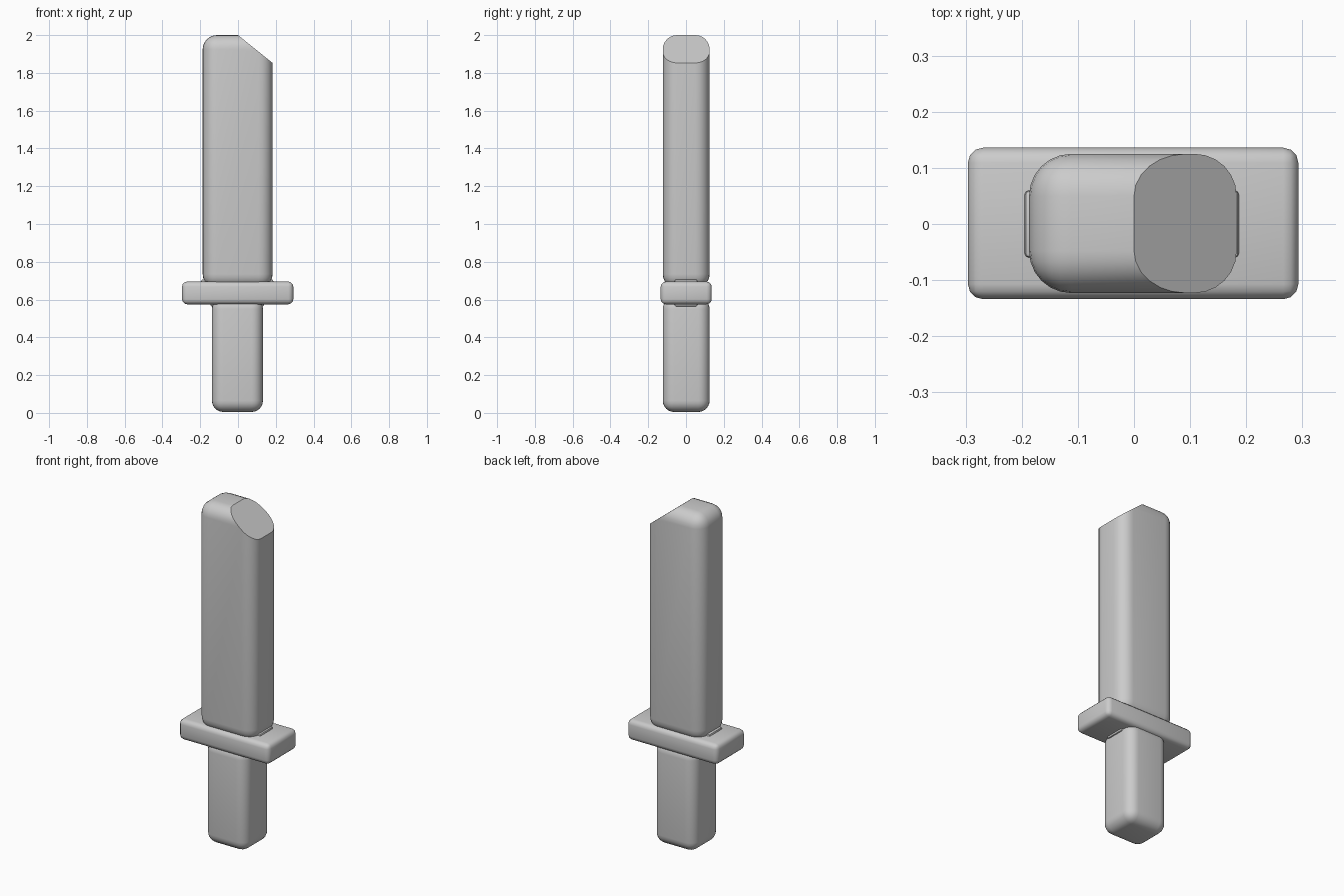
import bpy, bmesh, math
from mathutils import Vector

cube = bpy.data.objects.get("Cube")
if cube:
    bpy.data.objects.remove(cube, do_unlink=True)

grey = bpy.data.materials.new("plain grey")
grey.use_nodes = True
COLOUR = (0.6, 0.6, 0.6, 1)
grey.diffuse_color = COLOUR
grey.node_tree.nodes["Principled BSDF"].inputs["Base Color"].default_value = COLOUR


def rounded_block(name, low, high, radius, segments, cut=None):
    """Box between two corners with rounded edges, optionally sliced by a plane."""
    low, high = Vector(low), Vector(high)
    bm = bmesh.new()
    bmesh.ops.create_cube(bm, size=1)
    for v in bm.verts:
        v.co = Vector([(v.co[i] + 0.5) * (high[i] - low[i]) + low[i] for i in range(3)])
    bmesh.ops.bevel(bm, geom=bm.edges[:], offset=radius, segments=segments,
                    profile=0.5, affect='EDGES')
    if cut:
        point, normal = cut
        bmesh.ops.bisect_plane(bm, geom=bm.verts[:] + bm.edges[:] + bm.faces[:],
                               plane_co=point, plane_no=normal, clear_outer=True)
        bmesh.ops.holes_fill(bm, edges=[e for e in bm.edges if e.is_boundary])
    bmesh.ops.recalc_face_normals(bm, faces=bm.faces[:])
    mesh = bpy.data.meshes.new(name)
    bm.to_mesh(mesh)
    bm.free()
    mesh.materials.append(grey)
    obj = bpy.data.objects.new(name, mesh)
    bpy.context.collection.objects.link(obj)
    bpy.ops.object.select_all(action='DESELECT')
    obj.select_set(True)
    bpy.context.view_layer.objects.active = obj
    bpy.ops.object.shade_smooth_by_angle(angle=math.radians(35))
    return obj


# Blade with a slanted tip on its left side
rounded_block("blade", (-0.187, -0.123, 0.66), (0.183, 0.125, 2.0), 0.075, 6,
              cut=((0, 0, 2.0), (0.145, 0, 0.18)))

# Cross guard
rounded_block("guard", (-0.296, -0.134, 0.575), (0.293, 0.136, 0.695), 0.027, 3)

# Grip
rounded_block("grip", (-0.138, -0.123, 0.005), (0.132, 0.125, 0.61), 0.06, 6)

# Thin fillets where the blade and the grip meet the guard
rounded_block("blade_collar", (-0.195, -0.06, 0.68), (0.187, 0.06, 0.706), 0.008, 2)
rounded_block("grip_collar", (-0.146, -0.06, 0.564), (0.138, 0.06, 0.59), 0.008, 2)
